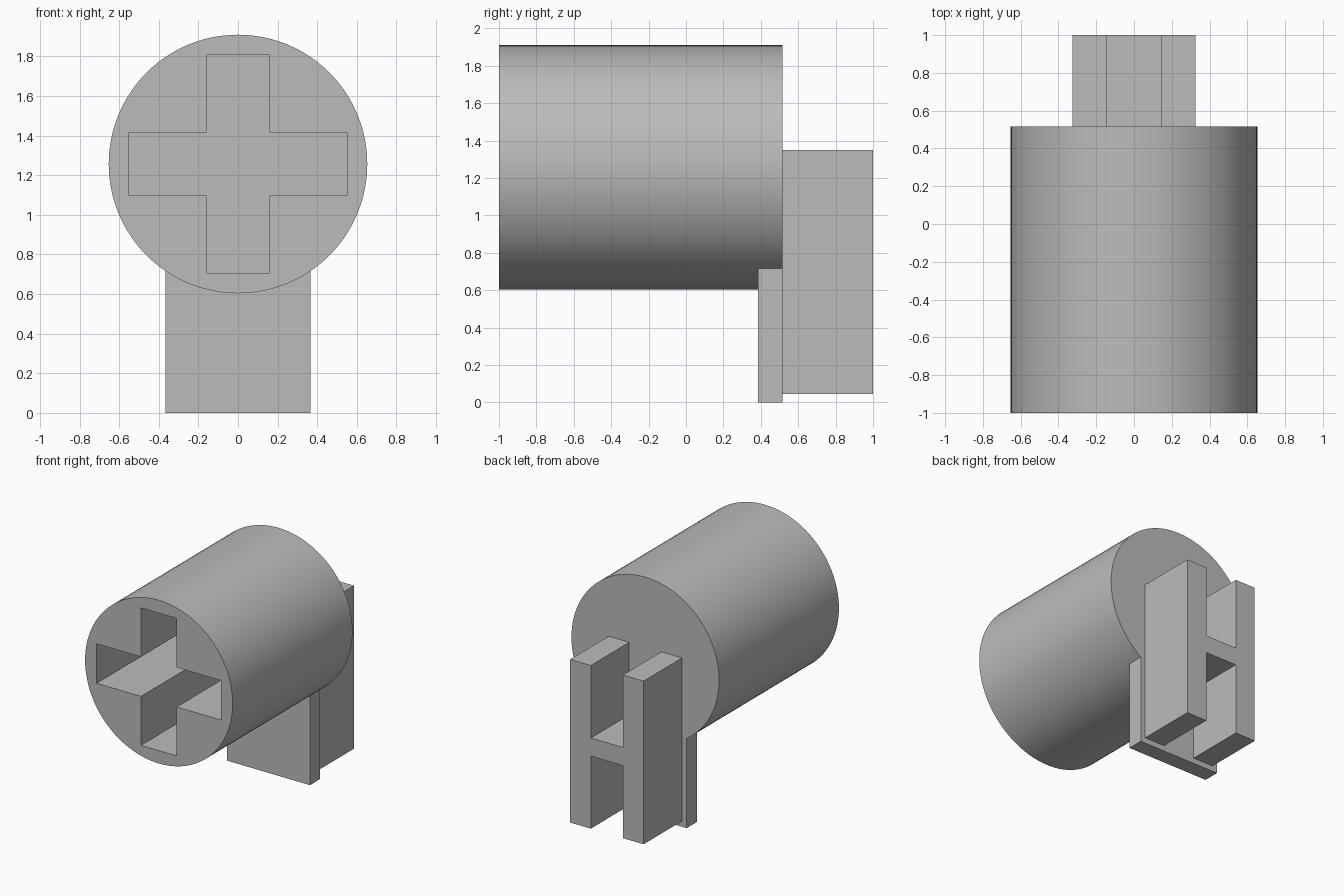
import bpy, bmesh, math

cube = bpy.data.objects.get("Cube")
if cube:
    bpy.data.objects.remove(cube, do_unlink=True)

grey = bpy.data.materials.new("plain grey")
grey.use_nodes = True
colour = (0.5, 0.5, 0.5, 1)
grey.diffuse_color = colour
grey.node_tree.nodes["Principled BSDF"].inputs["Base Color"].default_value = colour

AXIS_Z, RADIUS = 1.257, 0.653
FRONT, BACK, SOCKET_END = -1.0, 0.515, 0.385


def prism(name, outline, y0, y1):
    """Extrude an x-z outline along y."""
    bm = bmesh.new()
    face = bm.faces.new([bm.verts.new((x, y0, z)) for x, z in outline])
    ext = bmesh.ops.extrude_face_region(bm, geom=[face])
    verts = [v for v in ext["geom"] if isinstance(v, bmesh.types.BMVert)]
    bmesh.ops.translate(bm, verts=verts, vec=(0, y1 - y0, 0))
    bmesh.ops.recalc_face_normals(bm, faces=bm.faces[:])
    mesh = bpy.data.meshes.new(name)
    bm.to_mesh(mesh)
    bm.free()
    mesh.materials.append(grey)
    obj = bpy.data.objects.new(name, mesh)
    bpy.context.collection.objects.link(obj)
    return obj


def combine(target, other, operation):
    """Apply a boolean and remove the helper."""
    mod = target.modifiers.new(operation, "BOOLEAN")
    mod.operation, mod.object, mod.solver = operation, other, "EXACT"
    bpy.context.view_layer.objects.active = target
    bpy.ops.object.modifier_apply(modifier=mod.name)
    bpy.data.objects.remove(other, do_unlink=True)


def rectangle(half, z0, z1):
    return [(-half, z0), (half, z0), (half, z1), (-half, z1)]


# Round barrel
SIDES = 96
turns = [2 * math.pi * i / SIDES for i in range(SIDES)]
barrel = prism("barrel", [(RADIUS * math.cos(a), AXIS_Z + RADIUS * math.sin(a))
                          for a in turns], FRONT, BACK)

# Mounting plate fused under the back end
combine(barrel, prism("plate", rectangle(0.367, 0, 0.95), SOCKET_END, BACK), "UNION")

# Cross-shaped socket in the front
w, r = 0.158, 0.55
arm = [(r, -w), (r, w), (w, w), (w, r)]
half = arm + [(-w, r), (-w, w)]
cross = [(x, AXIS_Z + z) for x, z in half + [(-x, -z) for x, z in half]]
combine(barrel, prism("socket_cutter", cross, FRONT - 0.1, SOCKET_END), "DIFFERENCE")

# H-shaped rail on the back
inner, outer, low, high, bar_low, bar_high = 0.142, 0.325, 0.045, 1.35, 0.626, 0.77
right = [(inner, bar_low), (inner, low), (outer, low),
         (outer, high), (inner, high), (inner, bar_high)]
rail = prism("h_rail", right + [(-x, z) for x, z in reversed(right)], BACK, 1.0)

# Smooth barrel wall, crisp edges elsewhere
bpy.ops.object.select_all(action="DESELECT")
for obj in (barrel, rail):
    obj.select_set(True)
bpy.context.view_layer.objects.active = barrel
bpy.ops.object.shade_smooth_by_angle(angle=math.radians(30))
